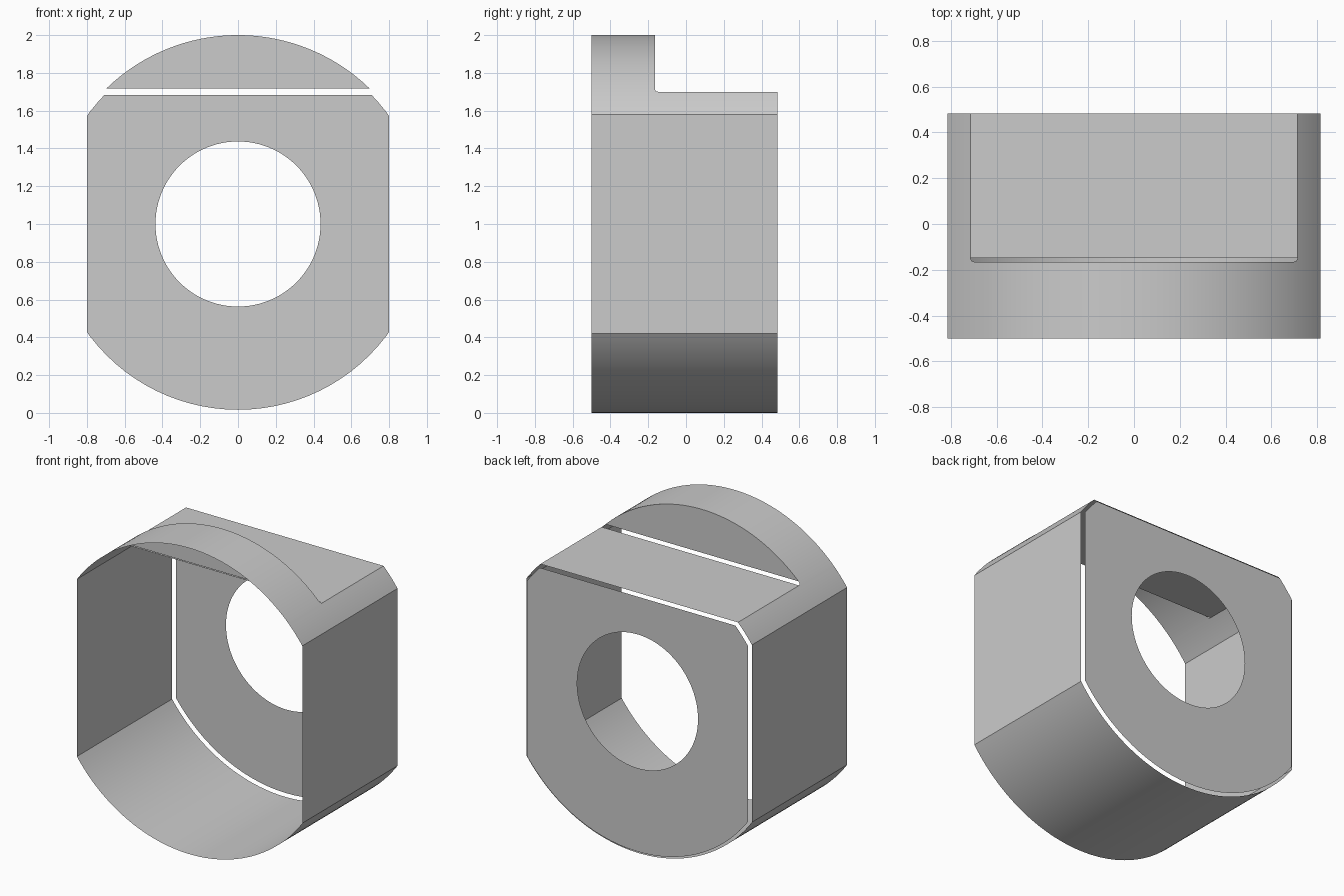
import bpy, bmesh
from math import sin, cos, asin, acos, sqrt, pi, radians
from mathutils import Vector

if "Cube" in bpy.data.objects:
    bpy.data.objects.remove(bpy.data.objects["Cube"])

FRONT, BACK = -0.5, 0.5
R = 1.0            # outer radius, centred on height 1
SIDE = 0.815       # half width across the side flats
TOP = 0.70         # top flat, above the centre
STEP = -0.165      # depth of the step face
GAP = 0.0165       # open seam left along the rounded edges
HOLE = 0.437
WALL_END = BACK - GAP

grey = bpy.data.materials.new("plain grey")
grey.use_nodes = True
grey.diffuse_color = (0.6, 0.6, 0.6, 1)
grey.node_tree.nodes["Principled BSDF"].inputs["Base Color"].default_value = grey.diffuse_color


def finish(name, bm, outward):
    """Turn every face the outward way and link the part."""
    bm.normal_update()
    for f in bm.faces:
        if f.normal.dot(outward(f.calc_center_median())) < 0:
            f.normal_flip()
    mesh = bpy.data.meshes.new(name)
    bm.to_mesh(mesh)
    bm.free()
    mesh.materials.append(grey)
    ob = bpy.data.objects.new(name, mesh)
    bpy.context.collection.objects.link(ob)
    bpy.ops.object.select_all(action='DESELECT')
    ob.select_set(True)
    bpy.context.view_layer.objects.active = ob
    bpy.ops.object.shade_smooth_by_angle(angle=radians(25))


def ribbon(name, first, second, outward, closed=False):
    """Quads between two rows of points."""
    bm = bmesh.new()
    a, b = ([bm.verts.new(p) for p in row] for row in (first, second))
    for i in range(len(a) if closed else len(a) - 1):
        j = (i + 1) % len(a)
        bm.faces.new((a[i], a[j], b[j], b[i]))
    finish(name, bm, outward)


def spread(a, b, n):
    return [a + (b - a) * i / n for i in range(n + 1)]


def on_circle(t, y, r=R):
    return (r * cos(t), y, 1 + r * sin(t))


def radial(c):
    return Vector((c.x, 0, c.z - 1))


def backward(c):
    return Vector((0, 1, 0))


def wall(name, angles, end=lambda t: WALL_END):
    ribbon(name, [on_circle(t, FRONT) for t in angles],
           [on_circle(t, end(t)) for t in angles], radial)


side_angle = acos(SIDE / R)
flat_angle = asin(TOP / R)
lip_angle = asin((TOP + GAP) / R)


def step_end(t):
    """Rear edge of the top wall, rounded where it meets the top flat."""
    drop = max(0, TOP + GAP - R * sin(t))
    return STEP + GAP - sqrt(max(0, GAP ** 2 - drop ** 2))


# Curved walls: bottom, raised top and the two shoulders
wall("bottom_wall", spread(pi + side_angle, 2 * pi - side_angle, 64))
rise = spread(flat_angle, lip_angle, 8)
crown = spread(lip_angle, pi - lip_angle, 56)[1:-1]
wall("raised_top_wall", rise + crown + [pi - t for t in reversed(rise)], step_end)

for label, s in (("left", 1), ("right", -1)):
    turn = (lambda t: t) if s > 0 else (lambda t: pi - t)
    wall(label + "_shoulder", [turn(t) for t in spread(side_angle, flat_angle, 8)])
    wall(label + "_side_wall", [turn(-side_angle), turn(side_angle)])

# Top flat behind the step
half = sqrt(R ** 2 - TOP ** 2)
ribbon("top_flat", [(x, STEP + GAP, 1 + TOP) for x in (-half, half)],
       [(x, WALL_END, 1 + TOP) for x in (-half, half)], radial)

# Step face: a circle segment closing the raised top
bm = bmesh.new()
bm.faces.new([bm.verts.new(on_circle(t, STEP)) for t in spread(lip_angle, pi - lip_angle, 56)])
finish("step_face", bm, backward)

# Back plate: outline trimmed by the flats, with a round hole
PR, PS, PT = R - GAP, SIDE - GAP, TOP - GAP


def plate_radius(t):
    return min(PR, PS / max(abs(cos(t)), 1e-6), PT / max(sin(t), 1e-6))


c, f = acos(PS / PR), asin(PT / PR)
corners = [c, f, pi - f, pi - c, pi + c, 2 * pi - c]
angles = sorted(spread(0, 2 * pi, 96)[:-1] + corners)
ribbon("back_plate", [on_circle(t, BACK, HOLE) for t in angles],
       [on_circle(t, BACK, plate_radius(t)) for t in angles], backward, closed=True)
